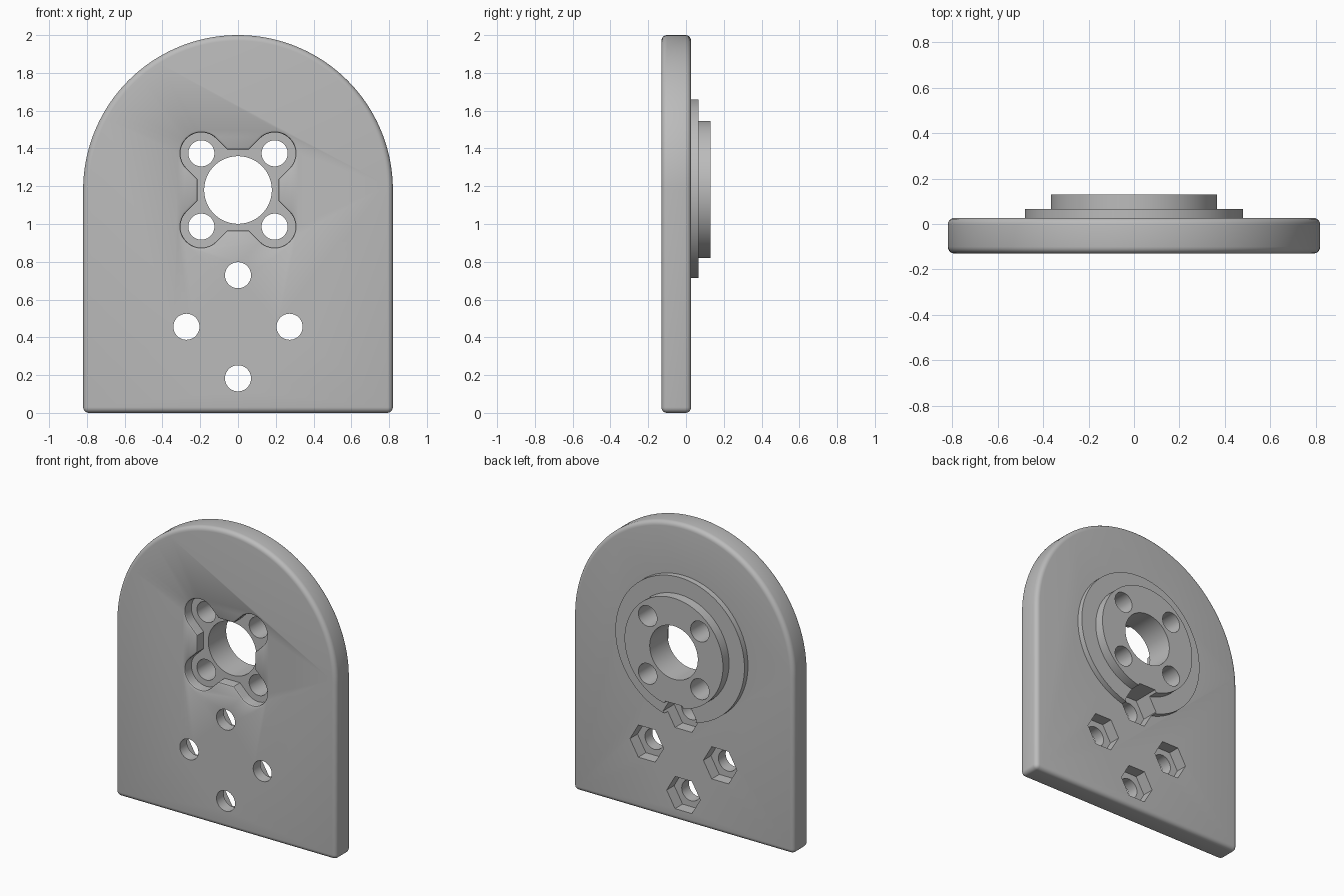
import bpy, bmesh
from math import pi, sin, cos, sqrt

if "Cube" in bpy.data.objects:
    bpy.data.objects.remove(bpy.data.objects["Cube"])

FRONT, BACK, STEP, TOP = -0.13, 0.027, 0.065, 0.13
WIDTH = 0.82
HUB_Z = 1.18
HOLE = 0.069
BOLT = 0.194

grey = bpy.data.materials.new("plain_grey")
grey.use_nodes = True
grey.diffuse_color = (0.5, 0.5, 0.5, 1)
grey.node_tree.nodes["Principled BSDF"].inputs["Base Color"].default_value = (0.5, 0.5, 0.5, 1)


def loft(name, rings):
    """Solid through equal-length (x, z) outlines placed at given y depths."""
    bm = bmesh.new()
    loops = [[bm.verts.new((x, y, z)) for x, z in pts] for y, pts in rings]
    n = len(loops[0])
    for a, b in zip(loops, loops[1:]):
        for i in range(n):
            j = (i + 1) % n
            bm.faces.new((a[i], a[j], b[j], b[i]))
    bm.faces.new(loops[0])
    bm.faces.new(loops[-1])
    bmesh.ops.recalc_face_normals(bm, faces=bm.faces)
    mesh = bpy.data.meshes.new(name)
    bm.to_mesh(mesh)
    bm.free()
    mesh.materials.append(grey)
    obj = bpy.data.objects.new(name, mesh)
    bpy.context.collection.objects.link(obj)
    return obj


def arc(x, z, r, start, end, n):
    angles = [start + (end - start) * i / n for i in range(n + 1)]
    return [(x + r * cos(a), z + r * sin(a)) for a in angles]


def cylinder(name, x, z, r, y0, y1, sides=64):
    ring = arc(x, z, r, 0, 2 * pi, sides)[:-1]
    return loft(name, [(y0, ring), (y1, ring)])


def activate(obj):
    bpy.ops.object.select_all(action="DESELECT")
    obj.select_set(True)
    bpy.context.view_layer.objects.active = obj


def combine(obj, tool, operation):
    activate(obj)
    mod = obj.modifiers.new(operation, "BOOLEAN")
    mod.operation = operation
    mod.solver = "EXACT"
    mod.object = tool
    bpy.ops.object.modifier_apply(modifier=mod.name)
    bpy.data.objects.remove(tool)


def clover(offset):
    """Square with four rounded diagonal lobes, grown by offset."""
    r, half = 0.111 + offset, 0.214 + offset
    notch = half - r * sqrt(2)
    pts = []
    for k in range(4):
        quarter = [(half, notch)] + arc(BOLT, BOLT, r, -pi / 4, 3 * pi / 4, 24) + [(notch, half)]
        c, s = round(cos(k * pi / 2)), round(sin(k * pi / 2))
        pts += [(c * x - s * z, HUB_Z + s * x + c * z) for x, z in quarter]
    return pts


# Arched plate with rounded edges
outline = [(-WIDTH, 0), (WIDTH, 0)] + arc(0, HUB_Z, WIDTH, 0, pi, 96)
plate = loft("mounting_plate", [(FRONT, outline), (BACK, outline)])
activate(plate)
bevel = plate.modifiers.new("rounded_edges", "BEVEL")
bevel.width = 0.03
bevel.segments = 5
bevel.limit_method = "ANGLE"
bpy.ops.object.modifier_apply(modifier=bevel.name)

# Stepped hub on the back
combine(plate, cylinder("hub_flange", 0, HUB_Z, 0.48, -0.05, STEP, 96), "UNION")
combine(plate, cylinder("hub_boss", 0, HUB_Z, 0.366, -0.04, TOP, 96), "UNION")

# Clover recess in the front, with a rounded rim
RIM = 0.012
rings = [(FRONT - 0.05, clover(RIM))]
for i in range(5):
    a = i * pi / 8
    rings.append((FRONT + RIM * sin(a), clover(RIM * (1 - sin(a)) if i == 4 else RIM - RIM * sqrt(1 - (1 - sin(a)) ** 2))
                  if i else clover(RIM)))
rings.append((FRONT + 0.07, clover(0)))
combine(plate, loft("recess_cutter", rings), "DIFFERENCE")

# Shaft bore and hub bolt holes
combine(plate, cylinder("bore_cutter", 0, HUB_Z, 0.179, -0.3, 0.3, 96), "DIFFERENCE")
for sx in (-1, 1):
    for sz in (-1, 1):
        combine(plate, cylinder("bolt_cutter", sx * BOLT, HUB_Z + sz * BOLT, HOLE, -0.3, 0.3), "DIFFERENCE")

# Lower holes with hexagonal nut pockets from the back
for dx, dz in ((1, 0), (0, 1), (-1, 0), (0, -1)):
    x, z = dx * 0.273, 0.456 + dz * 0.273
    combine(plate, cylinder("nut_cutter", x, z, 0.125, BACK - 0.08, 0.3, 6), "DIFFERENCE")
    combine(plate, cylinder("screw_cutter", x, z, HOLE, -0.3, 0.3), "DIFFERENCE")

activate(plate)
bpy.ops.object.shade_smooth_by_angle(angle=pi / 6)
